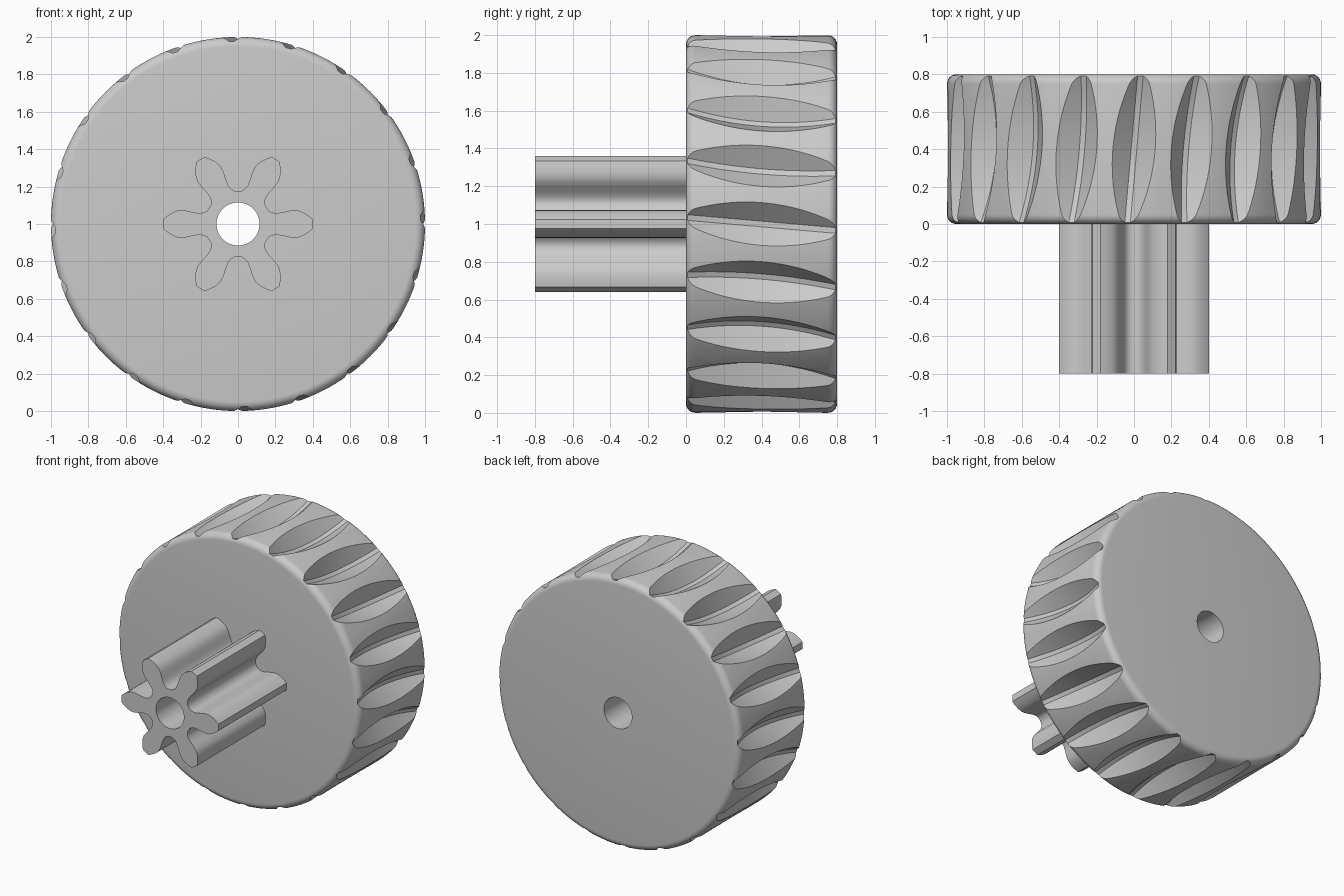
import bpy, bmesh
from math import sin, cos, pi, radians, atan2
from mathutils import Vector

cube = bpy.data.objects.get("Cube")
if cube:
    bpy.data.objects.remove(cube)

AXLE_Z = 1.0
HOLE_R = 0.115

grey = bpy.data.materials.new("light_grey")
grey.use_nodes = True
colour = (0.6, 0.6, 0.6, 1)
grey.diffuse_color = colour
grey.node_tree.nodes["Principled BSDF"].inputs["Base Color"].default_value = colour


def at(r, angle, y, s=0.0):
    """Point at radius r round the axle, shifted sideways by s."""
    return Vector((r * cos(angle) - s * sin(angle), y,
                   AXLE_Z + r * sin(angle) + s * cos(angle)))


def skin(bm, rings, wrap):
    """Join neighbouring closed rings of points with quads."""
    rows = [[bm.verts.new(p) for p in ring] for ring in rings]
    pairs = list(zip(rows, rows[1:])) + ([(rows[-1], rows[0])] if wrap else [])
    for a, b in pairs:
        for i in range(len(a)):
            j = (i + 1) % len(a)
            bm.faces.new((a[i], a[j], b[j], b[i]))
    return rows


def finish(bm, name):
    bmesh.ops.recalc_face_normals(bm, faces=bm.faces)
    mesh = bpy.data.meshes.new(name)
    bm.to_mesh(mesh)
    bm.free()
    mesh.materials.append(grey)
    obj = bpy.data.objects.new(name, mesh)
    bpy.context.collection.objects.link(obj)
    return obj


def select(obj):
    bpy.ops.object.select_all(action='DESELECT')
    obj.select_set(True)
    bpy.context.view_layer.objects.active = obj


# Wheel: a turned ring with rounded rims and an axle hole
R, WIDTH, ROUND, SIDES = 1.0, 0.8, 0.05, 160
arc = [(R - ROUND + ROUND * sin(a), ROUND - ROUND * cos(a))
       for a in (pi / 2 * i / 6 for i in range(7))]
profile = [(HOLE_R, 0)] + arc + [(r, WIDTH - y) for r, y in reversed(arc)] + [(HOLE_R, WIDTH)]
bm = bmesh.new()
skin(bm, [[at(r, 2 * pi * k / SIDES, y) for r, y in profile] for k in range(SIDES)], True)
wheel = finish(bm, "wheel")

# Groove cutters: slanted flat-bottomed troughs, deepest at mid width
GROOVES, STEPS, TOP = 20, 24, 1.06
bm = bmesh.new()
for g in range(GROOVES):
    angle = 2 * pi * g / GROOVES
    rings = []
    for k in range(STEPS + 1):
        t = -1.1 + 2.2 * k / STEPS
        y, mid = 0.4 + 0.4 * t, -0.035 * t
        floor = 0.9 + 0.08 * t * t
        half = 0.015 + 1.05 * (TOP - floor)
        rings.append([at(r, angle, y, mid + s) for r, s in
                      ((floor, -0.015), (floor, 0.015), (TOP, half), (TOP, -half))])
    rows = skin(bm, rings, False)
    bm.faces.new(rows[0])
    bm.faces.new(rows[-1])
cutter = finish(bm, "groove_cutter")
cutter.hide_render = True

cut = wheel.modifiers.new("grooves", 'BOOLEAN')
cut.operation = 'DIFFERENCE'
cut.solver = 'EXACT'
cut.object = cutter
select(wheel)
bpy.ops.object.modifier_apply(modifier=cut.name)
bpy.data.objects.remove(cutter)
bpy.ops.object.shade_smooth_by_angle(angle=radians(25))

# Pinion: six rounded teeth round the same hole
half_tooth = [(0.4, 0.025), (0.38, 0.042), (0.35, 0.061), (0.325, 0.071), (0.3, 0.074),
              (0.27, 0.07), (0.235, 0.062), (0.205, 0.058), (0.182, 0.061), (0.165, 0.07)]
tooth = [(r, -s) for r, s in reversed(half_tooth)] + half_tooth + [(0.152, 0.088)]
outline = [at(r, pi / 3 * k, 0, s) for k in range(6) for r, s in tooth]
bore = [at(HOLE_R, atan2(p.z - AXLE_Z, p.x), 0) for p in outline]
forward = Vector((0, -0.8, 0))
bm = bmesh.new()
skin(bm, [outline, [p + forward for p in outline], [p + forward for p in bore], bore], True)
pinion = finish(bm, "pinion")
select(pinion)
bpy.ops.object.shade_smooth_by_angle(angle=radians(35))
